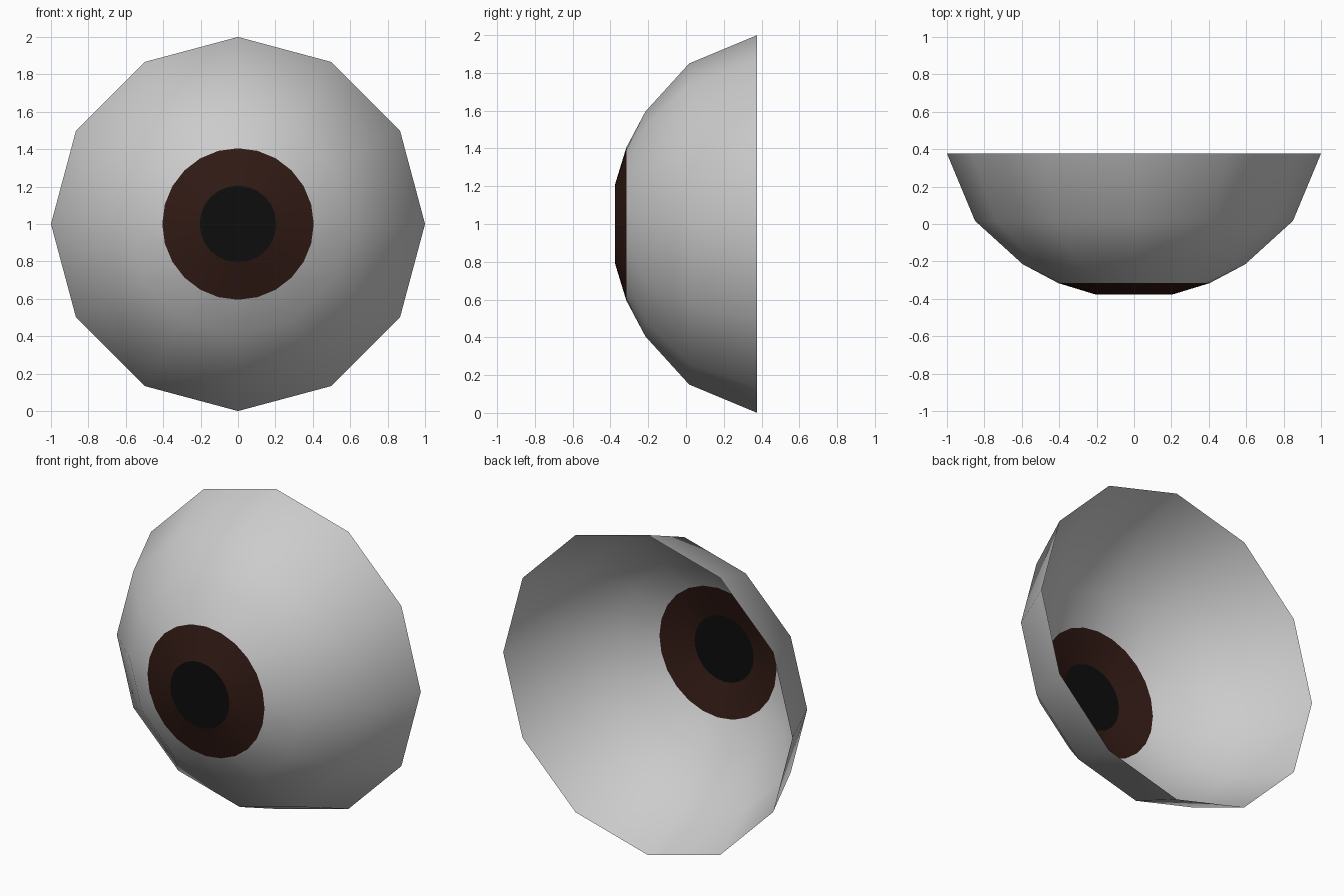
import bpy, bmesh
from math import sin, cos, tau

if "Cube" in bpy.data.objects:
    bpy.data.objects.remove(bpy.data.objects["Cube"])

CENTRE_Z = 1.0


def ring(bm, radius, y, sides):
    return [bm.verts.new((radius * sin(tau * i / sides), y,
                          CENTRE_Z + radius * cos(tau * i / sides)))
            for i in range(sides)]


def bridge(bm, a, b):
    """Join two rings; the inner ring b may have twice as many points."""
    n, m = len(a), len(b)
    for i in range(n):
        j = (i + 1) % n
        if m == n:
            bm.faces.new((a[i], a[j], b[j], b[i]))
        else:
            p, q, r = b[2 * i], b[2 * i + 1], b[(2 * i + 2) % m]
            bm.faces.new((a[i], q, p))
            bm.faces.new((a[i], a[j], q))
            bm.faces.new((a[j], r, q))


def part(name, profile, cap=False, color=None):
    bm = bmesh.new()
    rings = [ring(bm, *p) for p in profile]
    for a, b in zip(rings, rings[1:]):
        bridge(bm, a, b)
    if cap:
        bm.faces.new(rings[-1])
    bmesh.ops.recalc_face_normals(bm, faces=bm.faces)
    bm.normal_update()
    # Make the open shell face the front
    if sum(f.normal.y * f.calc_area() for f in bm.faces) > 0:
        bmesh.ops.reverse_faces(bm, faces=bm.faces)
    for f in bm.faces:
        f.smooth = True
    mesh = bpy.data.meshes.new(name)
    bm.to_mesh(mesh)
    bm.free()
    if color:
        mat = bpy.data.materials.new(name + "_colour")
        mat.diffuse_color = color
        mat.use_nodes = True
        mat.node_tree.nodes["Principled BSDF"].inputs["Base Color"].default_value = mat.diffuse_color
        mesh.materials.append(mat)
    obj = bpy.data.objects.new(name, mesh)
    bpy.context.collection.objects.link(obj)
    return obj


# Rings are (radius, y, sides), going from the open back to the front
part("eye_white", [(1.0, 0.377, 12), (0.85, 0.017, 12),
                   (0.595, -0.215, 12), (0.405, -0.316, 24)])
part("iris", [(0.405, -0.316, 24), (0.205, -0.377, 24)],
     color=(0.03, 0.01, 0.007, 1))
part("pupil", [(0.205, -0.377, 24)], cap=True, color=(0.004, 0.004, 0.004, 1))
